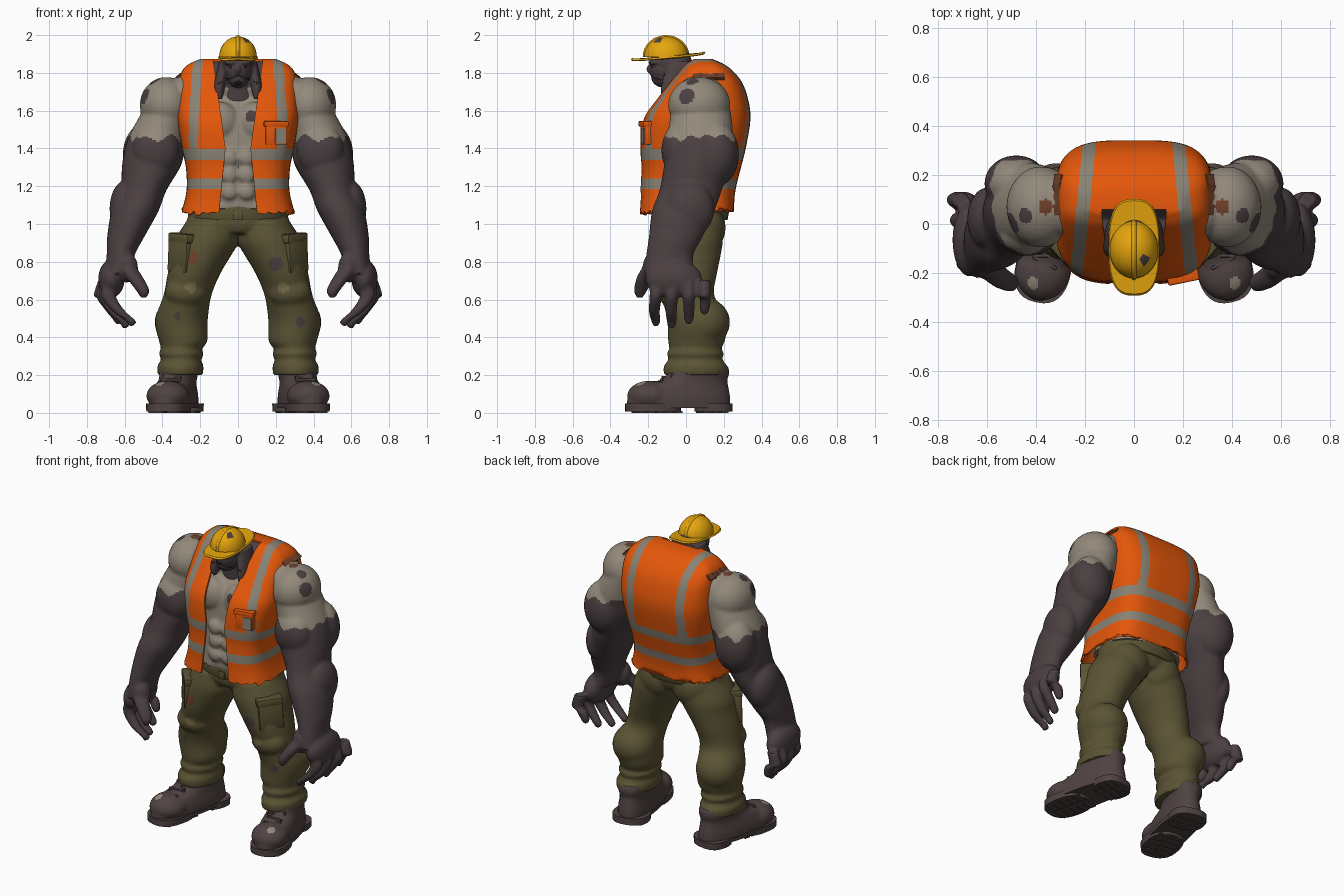
import bpy, bmesh, math, random
from mathutils import Matrix, Vector
random.seed(4)
if "Cube" in bpy.data.objects:
    bpy.data.objects.remove(bpy.data.objects["Cube"], do_unlink=True)

def material(name, *rgb):
    mat = bpy.data.materials.new(name)
    mat.use_nodes = True
    mat.diffuse_color = (*rgb, 1)
    mat.node_tree.nodes["Principled BSDF"].inputs["Base Color"].default_value = (*rgb, 1)
    return mat

orange = material("vest orange", .78, .095, .003)
stripe = material("reflective grey", .25, .225, .178)
dusty = material("dusty skin", .29, .25, .197)
dark = material("dark skin", .07, .05, .053)
olive = material("trouser olive", .102, .086, .034)
khaki = material("worn khaki", .17, .135, .06)
yellow = material("helmet yellow", .78, .375, .004)
leather = material("boot leather", .08, .056, .055)
rust = material("rust brown", .16, .05, .022)
charcoal = material("charcoal", .018, .013, .012)

# Shape helpers
def everything(bm):
    return bm.verts[:] + bm.edges[:] + bm.faces[:]

def ball(bm, centre, size):
    place = Matrix.Translation(centre) @ Matrix.Diagonal((*size, 1))
    bmesh.ops.create_uvsphere(bm, u_segments=32, v_segments=16, radius=1, matrix=place)

def block(bm, centre, size, turn=0, tilt=0):
    spin = Matrix.Rotation(turn, 4, "Z") @ Matrix.Rotation(tilt, 4, "Y")
    bmesh.ops.create_cube(bm, size=1, matrix=Matrix.Translation(centre) @ spin @ Matrix.Diagonal((*size, 1)))

def loft(bm, rings, power=2, sides=32, steps=4, caps=True):
    """Skin level rings (x, y, z, x radius, y radius) along a smooth path."""
    keys = [Vector(ring) for ring in (rings[0], *rings, rings[-1])]
    path, loops = [], []
    for a, b, c, d in zip(keys, keys[1:], keys[2:], keys[3:]):
        for t in (step / steps for step in range(steps)):
            path.append((b * 2 + (c - a) * t + (a * 2 - b * 5 + c * 4 - d) * t ** 2
                         + (b * 3 - a - c * 3 + d) * t ** 3) / 2)
    for x, y, z, rx, ry in path + [keys[-1]]:
        loops.append([])
        for angle in (math.tau * k / sides for k in range(sides)):
            u, v = (math.copysign(abs(w) ** (2 / power), w) for w in (math.cos(angle), math.sin(angle)))
            loops[-1].append(bm.verts.new((x + rx * u, y + ry * v, z)))
    for low, high in zip(loops, loops[1:]):
        for k in range(sides):
            bm.faces.new((low[k - 1], low[k], high[k], high[k - 1]))
    bm.faces.new(loops[-1])
    if caps:
        bm.faces.new(loops[0][::-1])

def mirror(bm):
    for item in bmesh.ops.duplicate(bm, geom=everything(bm))["geom"]:
        if isinstance(item, bmesh.types.BMVert):
            item.co.x *= -1

def cut(bm, point, normal, **options):
    bmesh.ops.bisect_plane(bm, geom=everything(bm), plane_co=point, plane_no=normal, **options)

def modify(obj, kind, **settings):
    modifier = obj.modifiers.new(kind.lower(), kind)
    for key, value in settings.items():
        setattr(modifier, key, value)

def finish(name, bm, mats, rule=lambda c: 0, voxel=0, relax=3, thick=0, bevel=0):
    """Turn the bmesh into a shaded object, fusing, thickening or bevelling it first."""
    bmesh.ops.recalc_face_normals(bm, faces=bm.faces[:])
    obj = bpy.data.objects.new(name, bpy.data.meshes.new(name))
    bm.to_mesh(obj.data)
    bpy.context.scene.collection.objects.link(obj)
    if voxel:
        modify(obj, "REMESH", mode="VOXEL", voxel_size=voxel)
        modify(obj, "SMOOTH", factor=.5, iterations=relax)
    if thick:
        modify(obj, "SOLIDIFY", thickness=thick, offset=0)
    if bevel:
        modify(obj, "BEVEL", width=bevel, segments=2)
    bpy.context.view_layer.update()
    baked = bpy.data.meshes.new_from_object(obj.evaluated_get(bpy.context.evaluated_depsgraph_get()))
    obj.modifiers.clear()
    obj.data = baked
    baked.materials.clear()
    for mat in mats:
        baked.materials.append(mat)
    for face in baked.polygons:
        face.use_smooth = True
        face.material_index = int(rule(face.center))
    baked.set_sharp_from_angle(angle=math.radians(40))

def near(c, x, z, radius):
    return c.y < 0 and math.hypot(c.x - x, c.z - z) < radius

def close(c, spot, radius):
    return (Vector((abs(c.x), c.y, c.z)) - Vector(spot)).length < radius

# Vest: a shell cut along its stripes and front opening
profile = [(1.06, .295, -.24, .25), (1.13, .275, -.235, .25), (1.2, .265, -.235, .26),
           (1.3, .27, -.23, .285), (1.4, .29, -.235, .31), (1.55, .315, -.22, .335),
           (1.65, .315, -.155, .325), (1.74, .31, -.085, .295), (1.8, .295, -.035, .25),
           (1.84, .26, .0, .2), (1.867, .2, .04, .14)]
shell = [(0, (f + b) / 2, z, rx, (b - f) / 2) for z, rx, f, b in profile]
bands, strap = [(1.185, 1.24), (1.34, 1.397)], (.187, .24)

def gap(z):
    return .1 - .1 * (z - 1.06) if z < 1.4 else .066 + .14 * (z - 1.4)

def vest_rule(c):
    upright = c.z > bands[1][1] and strap[0] < abs(c.x) + .1 * c.y < strap[1]
    return upright or any(low < c.z < high for low, high in bands)

bm = bmesh.new()
loft(bm, shell, power=3.6, sides=72, caps=False)
for vert in bm.verts:
    if vert.co.z < 1.065:
        vert.co.z += random.uniform(-.015, .014) + .015 * (vert.co.y > 0)
for z in bands[0] + bands[1]:
    cut(bm, (0, 0, z), (0, 0, 1))
for side in (1, -1):
    for x in strap:
        cut(bm, (side * x, 0, 0), (side, .1, 0))
    for z, slope in ((1.06, -.1), (1.85, .14)):
        cut(bm, (side * gap(z), 0, z), (side, 0, -slope))
cut(bm, (0, .06, 0), (0, 1, 0))
middles = [(face, face.calc_center_median()) for face in bm.faces]
opening = [face for face, c in middles if c.y < .06 and abs(c.x) < gap(c.z)]
bmesh.ops.delete(bm, geom=opening, context="FACES")
finish("vest", bm, [orange, stripe], vest_rule, thick=.012)

# Chest pocket with grey patch, and torn armhole edges
bm = bmesh.new()
block(bm, (.2, -.208, 1.475), (.115, .045, .11), .2)
block(bm, (.2, -.215, 1.53), (.13, .05, .03), .2)
finish("vest_pocket", bm, [orange], bevel=.006)
bm = bmesh.new()
block(bm, (.225, -.227, 1.465), (.058, .009, .08), .2)
finish("pocket_patch", bm, [stripe])
bm = bmesh.new()
for i in range(4):
    block(bm, (.308, .06 + .04 * i, 1.782), (.04, .045, .015), random.uniform(-.3, .3), .7)
mirror(bm)
finish("torn_armholes", bm, [rust])

# Bare torso with chest and belly muscles
bm = bmesh.new()
for height in (1.17, 1.26, 1.35):
    ball(bm, (.045, -.175, height), (.046, .028, .045))
ball(bm, (.11, -.115, 1.54), (.12, .08, .11))
ball(bm, (.1, -.02, 1.72), (.12, .07, .07))
mirror(bm)
loft(bm, [(0, y + .02, max(z, 1.08), rx - .03, ry - .045) for _, y, z, rx, ry in shell], power=2.8)
finish("torso", bm, [dusty, dark], lambda c: c.z > 1.72 or near(c, .07, 1.57, .03), voxel=.012)

# Arms and hands
bm = bmesh.new()
loft(bm, [(.36, .08, 1.64, .12, .15), (.43, .075, 1.46, .15, .175), (.455, .055, 1.32, .158, .17),
          (.5, .025, 1.18, .122, .165), (.545, -.015, 1.07, .125, .165), (.595, -.055, .93, .098, .142),
          (.62, -.085, .84, .075, .125), (.64, -.09, .74, .065, .13)])
ball(bm, (.38, .07, 1.63), (.14, .165, .148))
ball(bm, (.28, .08, 1.69), (.1, .13, .1))
ball(bm, (.435, -.04, 1.39), (.125, .09, .14))
ball(bm, (.48, .165, 1.37), (.13, .115, .17))
ball(bm, (.595, .02, 1.08), (.085, .13, .15))
ball(bm, (.67, -.065, .71), (.07, .15, .1))
ball(bm, (.59, -.17, .77), (.06, .06, .08))
for y, tip in ((-.16, .47), (-.075, .46), (.015, .48), (.098, .53)):
    x, curl = .69 + .15 * y, .06 - .25 * y
    loft(bm, [(x, y, .7, .037, .034), (x + .02, y, .62, .04, .033), (x - curl / 3, y * 1.05, tip + .07, .035, .03),
              (x - curl, y, tip + .015, .028, .025), (x - curl, y, tip - .01, .012, .012)], sides=16)
loft(bm, [(.6, -.17, .79, .05, .05), (.55, -.215, .72, .046, .045),
          (.505, -.24, .65, .036, .036), (.5, -.245, .61, .016, .016)], sides=16)
mirror(bm)

def arm_rule(c):
    if close(c, (.36, .07, 1.775), .03):
        return 2
    ragged = .014 * math.sin(abs(c.x) * 55) + .012 * math.sin(c.y * 70)
    return c.z < 1.46 + ragged or close(c, (.5, 0, 1.68), .045) or close(c, (.45, .03, 1.765), .035)

finish("arms", bm, [dusty, dark, rust], arm_rule, voxel=.01)

# Head with brow, ears, hair strands and beard
bm = bmesh.new()
ball(bm, (.088, -.06, 1.825), (.013, .028, .034))
ball(bm, (.035, -.165, 1.855), (.04, .035, .015))
loft(bm, [(.08, -.03, 1.86, .02, .06), (.09, -.05, 1.78, .03, .07), (.1, -.08, 1.71, .028, .055),
          (.095, -.11, 1.66, .01, .015)], sides=16)
mirror(bm)
ball(bm, (0, -.08, 1.86), (.085, .11, .085))
ball(bm, (0, -.11, 1.82), (.074, .085, .08))
ball(bm, (0, -.12, 1.78), (.06, .065, .058))
ball(bm, (0, -.19, 1.82), (.014, .02, .026))
loft(bm, [(0, .03, 1.64, .12, .12), (0, .01, 1.74, .1, .105), (0, -.03, 1.84, .08, .08)])

def face_rule(c):
    moustache = abs(c.z - 1.787 + abs(c.x) * .4) < .006
    return c.y < -.12 and (close(c, (.033, -.17, 1.832), .016) or moustache or near(c, 0, 1.745, .016))

finish("head", bm, [dark, charcoal], face_rule, voxel=.007, relax=2)

# Helmet
bm = bmesh.new()
ball(bm, (0, -.105, 1.885), (.1, .117, .108))
ball(bm, (0, -.105, 1.885), (.03, .124, .115))
cut(bm, (0, 0, 1.885), (0, 0, 1), clear_inner=True)
finish("helmet_dome", bm, [yellow, dark], lambda c: c.x > 0 and close(c, (.045, -.15, 1.97), .024))
bm = bmesh.new()
loft(bm, [(0, -.095, 1.875, .1, .193), (0, -.095, 1.88, .105, .197), (0, -.095, 1.888, .1, .19)],
     power=2.8, steps=1, sides=48)
for vert in bm.verts:
    vert.co.z += .09 * (vert.co.y + .095) + .009 - abs(vert.co.x) * .1
finish("helmet_brim", bm, [yellow])

# Trousers
bm = bmesh.new()
loft(bm, [(.14, .015, 1.02, .13, .17), (.162, .01, .92, .17, .185), (.19, .005, .84, .158, .18),
          (.232, 0, .74, .14, .165), (.268, .01, .62, .127, .14), (.3, .06, .49, .14, .16),
          (.29, .055, .38, .128, .15), (.3, .05, .34, .108, .137), (.3, .05, .315, .12, .152),
          (.3, .05, .28, .106, .142), (.305, .05, .25, .122, .168), (.305, .05, .2, .12, .168)])
ball(bm, (.305, .095, .48), (.137, .138, .13))
ball(bm, (.272, -.06, .64), (.115, .09, .085))
ball(bm, (.12, .1, .98), (.13, .11, .13))
mirror(bm)
loft(bm, [(0, .03, 1.1, .25, .185), (0, .02, 1.0, .268, .18), (0, .02, .95, .2, .16)])

def trouser_rule(c):
    if near(c, -.24, .82, .033):
        return 2
    if any(near(c, *spot) for spot in ((.2, .79, .038), (.33, .48, .025), (-.32, .51, .02))):
        return 3
    return near(c, .24, .665, .03) or near(c, -.25, .665, .03)

finish("trousers", bm, [olive, khaki, rust, dark], trouser_rule, voxel=.012)

# Waistband, buckle and cargo pockets
bm = bmesh.new()
loft(bm, [(0, .025, 1.02, .265, .195), (0, .03, 1.095, .262, .203)], steps=1)
block(bm, (0, -.17, 1.045), (.05, .02, .05))
finish("waistband", bm, [olive], bevel=.006)
bm = bmesh.new()
block(bm, (.298, -.09, .84), (.15, .07, .19), .85, -.06)
block(bm, (.29, -.095, .925), (.16, .08, .05), .85, -.06)
mirror(bm)
finish("cargo_pockets", bm, [olive], bevel=.01)

# Boots: uppers with scuffed toes, soles with lugs, laces
def footwear(name, bm, **options):
    place = Matrix.Translation((.328, .003, 0)) @ Matrix.Rotation(.22, 4, "Z")
    bmesh.ops.transform(bm, matrix=place, verts=bm.verts[:])
    mirror(bm)
    finish(name, bm, [leather, dusty], **options)

bm = bmesh.new()
loft(bm, [(0, -.043, .03, .11, .28), (0, -.04, .09, .109, .274), (0, -.015, .14, .098, .24),
          (0, .04, .175, .092, .18), (0, .065, .21, .096, .165), (0, .065, .25, .096, .158)], power=2.3)
ball(bm, (0, -.2, .09), (.113, .12, .08))
footwear("boots", bm, voxel=.011, relax=2, rule=lambda c: close(c, (.41, -.24, .155), .025))
bm = bmesh.new()
for y, length, z in ((-.043, .287, .025), (-.183, .147, .007), (.146, .098, .007)):
    loft(bm, [(0, y, z, .112, length), (0, y, .05, .114, length)], power=2.5, steps=1)
for y in (-.26, -.21, -.16, -.11, -.06, .09, .14, .19):
    for side in (.05, -.05):
        block(bm, (side, y, .005), (.075, .036, .01))
footwear("boot_soles", bm)
bm = bmesh.new()
for i in range(4):
    block(bm, (0, -.165 + .03 * i, .16 + .014 * i), (.11, .014, .016), .25 * (-1) ** i)
footwear("boot_laces", bm, bevel=.004)
